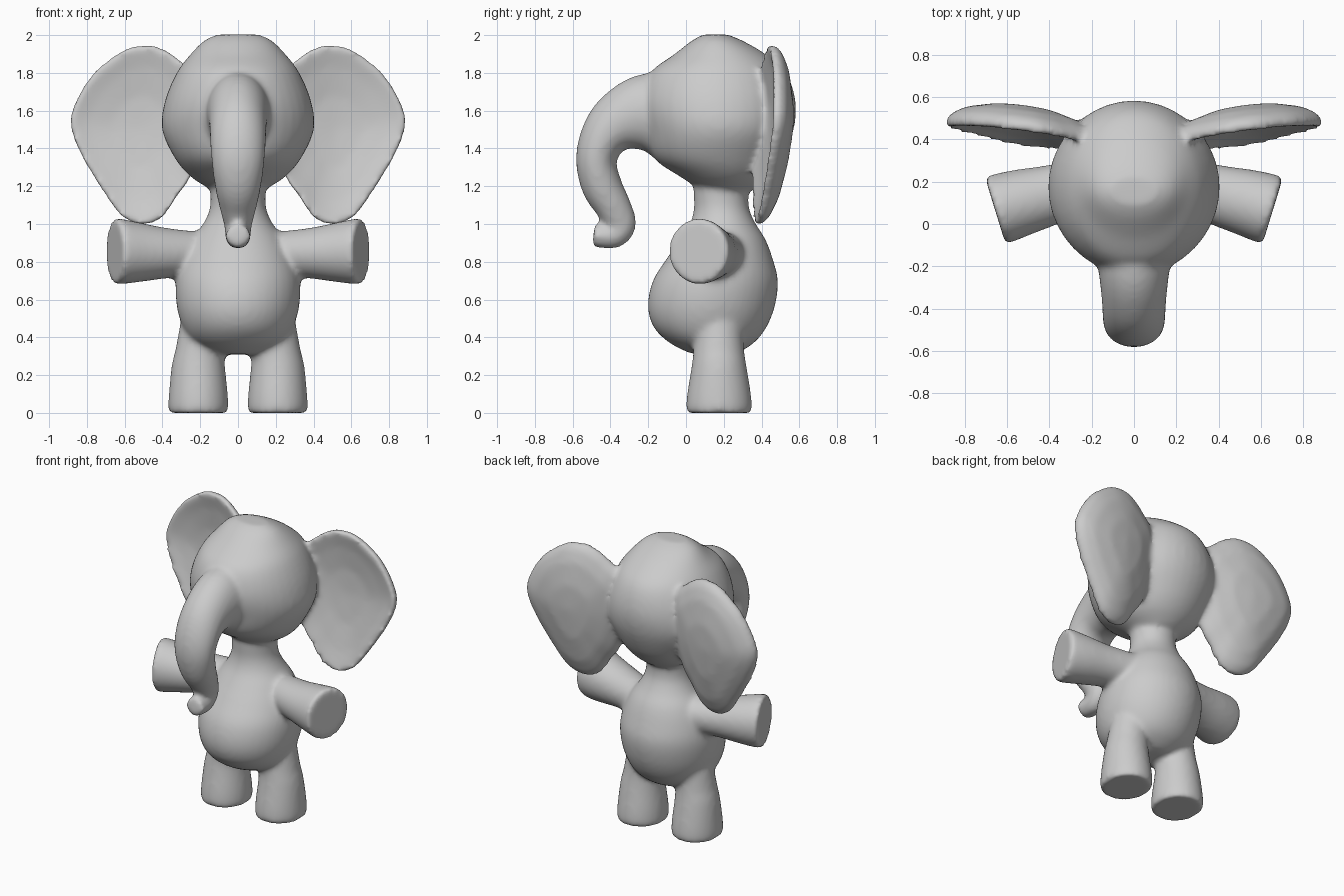
import bpy, bmesh
from math import sin, cos, pi
from mathutils import Vector

if "Cube" in bpy.data.objects:
    bpy.data.objects.remove(bpy.data.objects["Cube"])

bm = bmesh.new()


def spline(rows, steps=5, closed=False):
    """Catmull-Rom interpolation through rows of numbers."""
    n, out = len(rows), []
    get = (lambda i: rows[i % n]) if closed else (lambda i: rows[max(0, min(n - 1, i))])
    for i in range(n if closed else n - 1):
        a, b, c, d = (get(i + k) for k in (-1, 0, 1, 2))
        for s in range(steps):
            t = s / steps
            out.append([0.5 * (2 * q + (r - p) * t + (2 * p - 5 * q + 4 * r - w) * t * t
                               + (3 * q - p - 3 * r + w) * t ** 3)
                        for p, q, r, w in zip(a, b, c, d)])
    return out if closed else out + [list(rows[-1])]


def skin(rings):
    """Bridge a list of equal-length point rings and cap both ends."""
    vs = [[bm.verts.new(p) for p in ring] for ring in rings]
    n = len(vs[0])
    for a, b in zip(vs, vs[1:]):
        for i in range(n):
            bm.faces.new((a[i], a[(i + 1) % n], b[(i + 1) % n], b[i]))
    bm.faces.new(vs[0][::-1])
    bm.faces.new(vs[-1])


def ellipse(c, u, v, n=40):
    return [c + u * cos(2 * pi * i / n) + v * sin(2 * pi * i / n) for i in range(n)]


def stack(rows, x=0.0):
    """Horizontal sections: z, front y, back y, half width, x shift."""
    skin([ellipse(Vector((x * s, (f + b) / 2, z)), Vector((w, 0, 0)), Vector((0, (b - f) / 2, 0)))
          for z, f, b, w, s in spline(rows)])


# torso and neck
stack([(.31, .06, .24, .10, 0), (.325, 0, .29, .15, 0), (.38, -.10, .37, .245, 0),
       (.46, -.175, .43, .295, 0), (.57, -.202, .472, .325, 0), (.70, -.175, .487, .328, 0),
       (.82, -.10, .458, .295, 0), (.92, -.03, .42, .245, 0), (1.0, .02, .37, .185, 0),
       (1.08, .042, .335, .15, 0), (1.17, .04, .33, .145, 0), (1.3, .04, .33, .145, 0)])

# head
stack([(1.18, .08, .36, .14, 0), (1.25, -.03, .44, .25, 0), (1.35, -.17, .51, .335, 0),
       (1.5, -.22, .57, .402, 0), (1.65, -.24, .58, .387, 0), (1.8, -.19, .53, .325, 0),
       (1.9, -.06, .42, .25, 0), (1.97, .03, .30, .18, 0), (2.003, .09, .22, .11, 0)])

# trunk: y, z, in-plane radius, half width
path = spline([(0, 1.55, .24, .20), (-.2, 1.585, .215, .17), (-.35, 1.54, .165, .153),
               (-.44, 1.45, .125, .148), (-.475, 1.33, .107, .14), (-.445, 1.2, .107, .122),
               (-.385, 1.09, .095, .098), (-.348, 1.0, .085, .075), (-.375, .945, .072, .068),
               (-.43, .935, .065, .065), (-.49, .94, .06, .065)])
rings = []
for i, (y, z, r, w) in enumerate(path):
    a, b = path[max(i - 1, 0)], path[min(i + 1, len(path) - 1)]
    t = Vector((0, b[0] - a[0], b[1] - a[1])).normalized()
    rings.append(ellipse(Vector((0, y, z)), Vector((w, 0, 0)), Vector((0, -t.z, t.y)) * r))
skin(rings)

ear_outline = spline([(.2, 1.75), (.31, 1.865), (.40, 1.925), (.48, 1.945), (.60, 1.92), (.75, 1.81),
                      (.85, 1.66), (.885, 1.53), (.83, 1.37), (.71, 1.17), (.61, 1.04), (.50, 1.0),
                      (.40, 1.04), (.33, 1.14), (.25, 1.26), (.18, 1.5)], 4, True)
# ear sections from dished front to bulged back: scale, depth behind the rim plane
ear_rings = [(.05, .07), (.4, .06), (.75, .03), (.92, .008), (1.0, -.002), (1.01, .035),
             (.93, .072), (.75, .11), (.4, .145), (.05, .155)]

for side in (-1, 1):
    # leg
    stack([(0, .005, .345, .155, .21), (.02, 0, .35, .159, .21), (.1, .006, .344, .156, .21),
           (.25, .03, .32, .141, .21), (.34, .04, .307, .13, .2), (.45, .05, .3, .125, .185),
           (.55, .06, .29, .11, .18)], side)
    # arm
    axis = Vector((.955 * side, -.295, 0))
    across = Vector((.295 * side, .955, 0))
    skin([ellipse(Vector((x * side, y, z)), across * r, Vector((0, 0, h)))
          for x, y, z, r, h in spline([(.1, .23, .84, .11, .11), (.35, .15, .845, .137, .13),
                                       (.52, .105, .85, .157, .157), (.625, .073, .855, .166, .174),
                                       (.655, .063, .855, .163, .17)])])
    # ear
    rings = []
    for s, d in ear_rings:
        ring = []
        for ox, oz in ear_outline:
            x, z = .52 + (ox - .52) * s, 1.5 + (oz - 1.5) * s
            ring.append((x * side, .40 + .075 * (z - 1.5) + .14 * (x - .5) + d, z))
        rings.append(ring)
    skin(rings)

bmesh.ops.recalc_face_normals(bm, faces=bm.faces[:])
mesh = bpy.data.meshes.new("elephant_figure")
bm.to_mesh(mesh)
bm.free()
body = bpy.data.objects.new("elephant_figure", mesh)
bpy.context.collection.objects.link(body)

# fuse the parts into one skin and soften the joints
remesh = body.modifiers.new("fuse", 'REMESH')
remesh.mode = 'VOXEL'
remesh.voxel_size = 0.016
remesh.use_smooth_shade = True
smooth = body.modifiers.new("soften", 'SMOOTH')
smooth.factor = 0.5
smooth.iterations = 10
